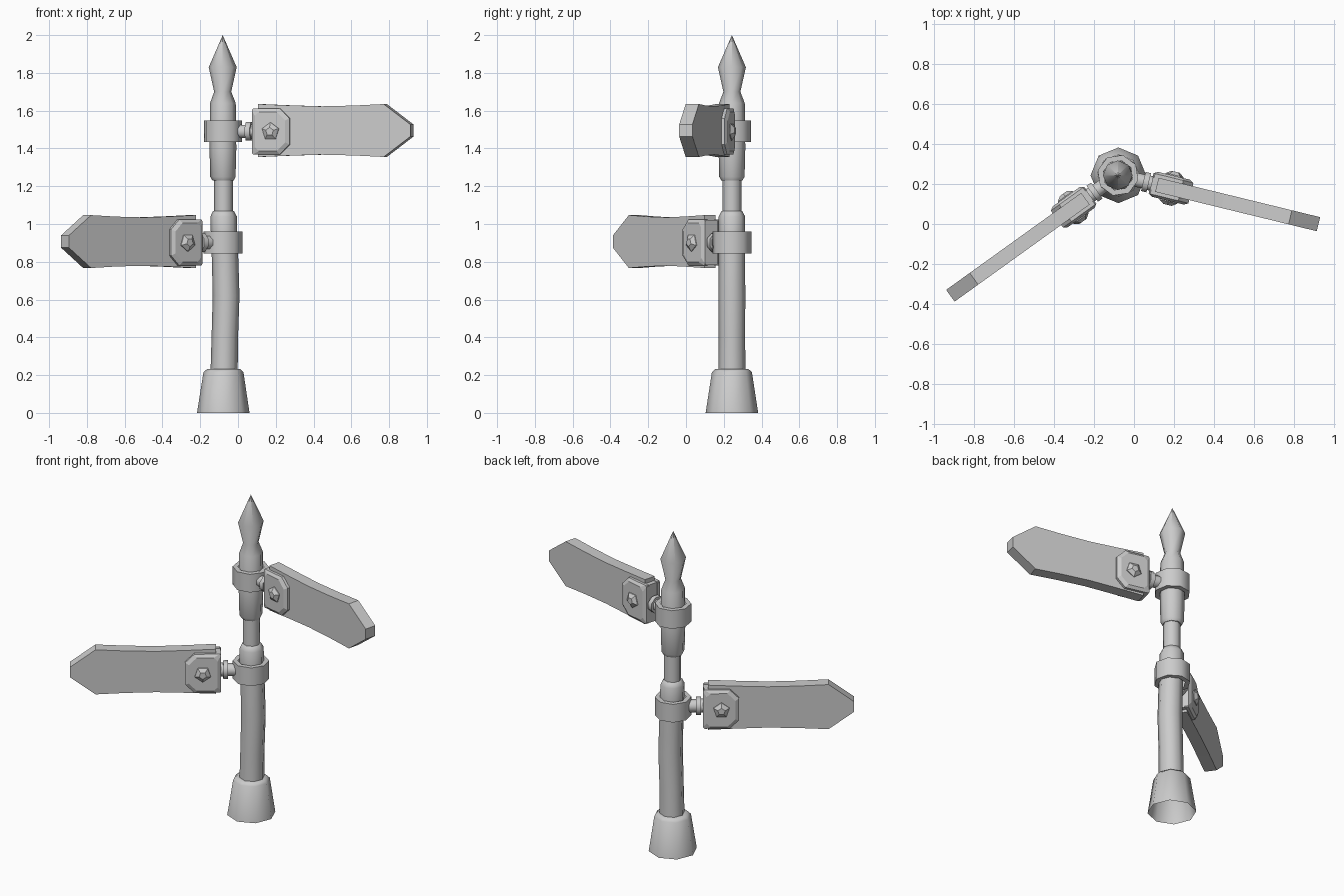
import bpy, bmesh
from math import sin, cos, pi, radians
from mathutils import Matrix, Vector

if "Cube" in bpy.data.objects:
    bpy.data.objects.remove(bpy.data.objects["Cube"])

PX, PY = -0.08, 0.243


def finish(name, bm, matrix=None, smooth=None):
    bmesh.ops.recalc_face_normals(bm, faces=bm.faces)
    if matrix:
        bm.transform(matrix)
    me = bpy.data.meshes.new(name)
    bm.to_mesh(me)
    bm.free()
    ob = bpy.data.objects.new(name, me)
    bpy.context.collection.objects.link(ob)
    if smooth:
        bpy.ops.object.select_all(action='DESELECT')
        ob.select_set(True)
        bpy.context.view_layer.objects.active = ob
        bpy.ops.object.shade_smooth_by_angle(angle=radians(smooth))
    return ob


def loft(name, rings, sides=8, matrix=None, caps=(True, True), phase=0, smooth=50):
    """Skin rings of (x centre, z, radius) around the z axis."""
    bm = bmesh.new()
    loops = [[bm.verts.new((cx + r * cos(2 * pi * i / sides + phase),
                            r * sin(2 * pi * i / sides + phase), z))
              for i in range(sides)] for cx, z, r in rings]
    for a, b in zip(loops, loops[1:]):
        for i in range(sides):
            j = (i + 1) % sides
            bm.faces.new((a[i], a[j], b[j], b[i]))
    for use, lp in zip(caps, (loops[0], loops[-1])):
        if use:
            bm.faces.new(lp)
    bmesh.ops.remove_doubles(bm, verts=bm.verts, dist=1e-5)
    return finish(name, bm, matrix, smooth)


def slab(name, layers, matrix):
    """Join matching (s, z) outlines placed at successive y offsets."""
    bm = bmesh.new()
    loops = [[bm.verts.new((s, y, z)) for s, z in pts] for y, pts in layers]
    n = len(loops[0])
    for a, b in zip(loops, loops[1:]):
        for i in range(n):
            j = (i + 1) % n
            bm.faces.new((a[i], a[j], b[j], b[i]))
    bm.faces.new(loops[0])
    bm.faces.new(loops[-1])
    return finish(name, bm, matrix)


def plate_outline(s0, s1, h, inner_cut, outer_cut):
    half = [(s0, h - inner_cut), (s0 + inner_cut, h),
            (s1 - outer_cut, h), (s1, h - outer_cut)]
    return half + [(s, -z) for s, z in reversed(half)]


base = Matrix.Translation((PX, PY, 0))

# flared foot, open underneath
loft("foot", [(0.002, 0, .139), (0.003, .215, .106), (0.004, .232, .088),
              (0.006, .232, .06)], matrix=base, caps=(False, False))

# slightly bent post with narrow neck and pointed finial
post = [(.006, .2, .072), (.01, .4, .07), (.017, .62, .071), (.012, .8, .07),
        (.006, .95, .07), (.004, 1.04, .07), (.003, 1.067, .056),
        (.003, 1.07, .05), (.003, 1.23, .05), (.001, 1.23, .056),
        (0, 1.25, .067), (0, 1.4, .071), (0, 1.64, .068), (-.001, 1.70, .045),
        (-.001, 1.83, .074), (-.001, 2.0, .0001)]
loft("post", post, matrix=base)


def sign(tag, height, angle):
    m = Matrix.Translation((PX, PY, height)) @ Matrix.Rotation(radians(angle), 4, 'Z')
    along = m @ Matrix.Rotation(pi / 2, 4, 'Y')

    # clamp ring round the post
    loft(tag + "_clamp", [(0, -.057, .075), (0, -.057, .104), (0, .057, .104),
                          (0, .057, .075)], matrix=m, caps=(False, False))
    # flanged arm
    loft(tag + "_arm", [(0, .07, .038), (0, .13, .038), (0, .13, .053),
                        (0, .158, .053), (0, .158, .04), (0, .18, .04)],
         matrix=along, phase=pi / 8)
    # arrow board with a slight waist
    top = [(.2, .14), (.37, .133), (.54, .128), (.72, .132), (.885, .14), (1.03, .032)]
    outline = [(s, z + .005) for s, z in top + [(s, -z) for s, z in reversed(top)]]
    slab(tag + "_board", [(-.036, outline), (.036, outline)], m)
    # bracket heel block
    heel = [(.172, .119), (.225, .119), (.225, -.119), (.172, -.119)]
    slab(tag + "_bracket_heel", [(-.045, heel), (.045, heel)], m)
    # cheek plates and five-sided bolts on both faces
    for side, word in ((-1, "front"), (1, "back")):
        big = plate_outline(.17, .375, .121, .008, .052)
        small = plate_outline(.19, .355, .104, .022, .046)
        slab(f"{tag}_{word}_cheek", [(side * .03, big), (side * .052, big),
                                     (side * .064, small)], m)
        bolt = m @ Matrix.Translation((.275, 0, 0)) @ Matrix.Rotation(-side * pi / 2, 4, 'X')
        loft(f"{tag}_{word}_bolt", [(0, .055, .05), (0, .068, .048), (0, .085, .022)],
             sides=5, matrix=bolt, phase=pi / 2, smooth=None)


sign("upper_sign", 1.49, -13.7)
sign("lower_sign", .902, 215.7)
